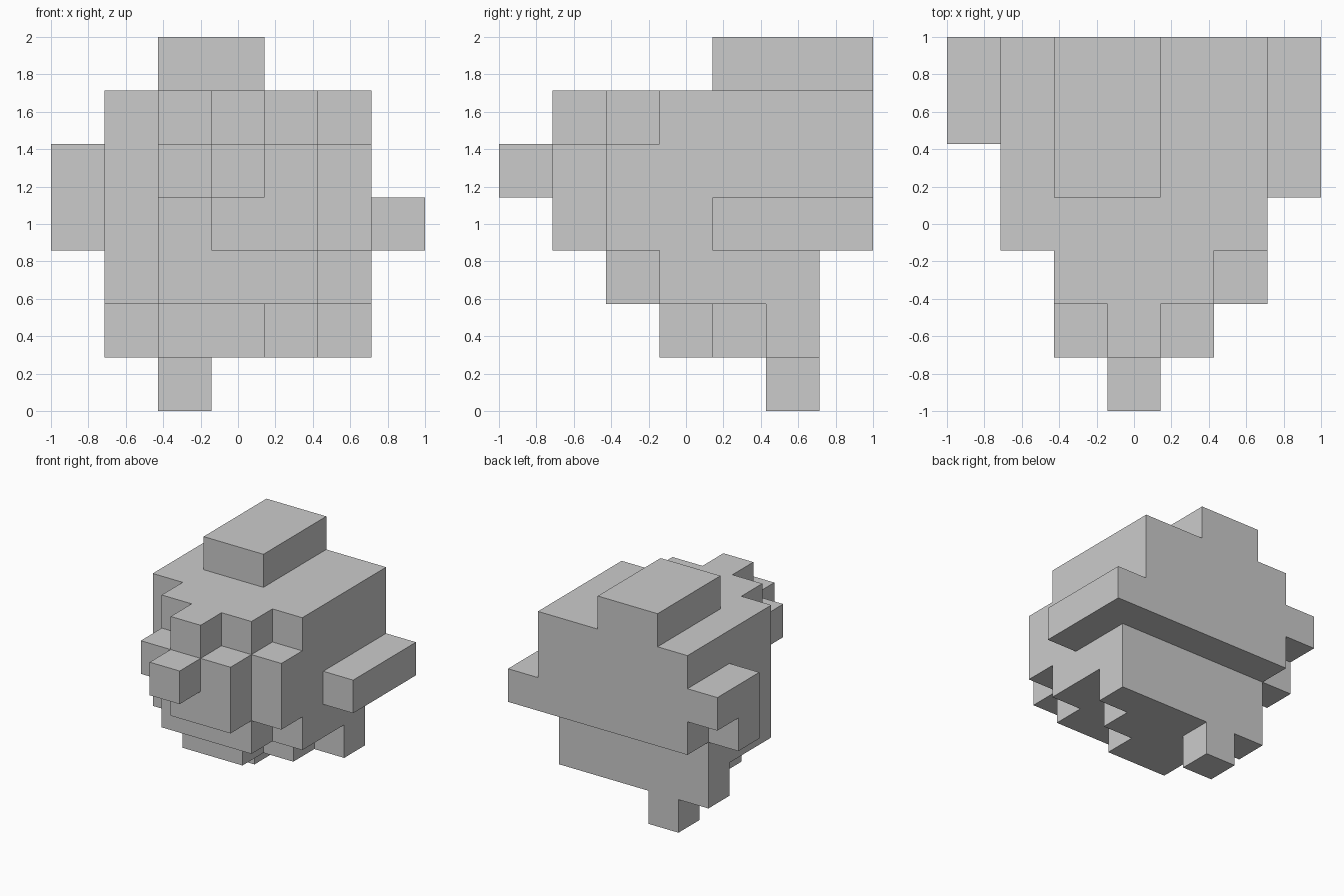
import bpy, bmesh
from mathutils import Vector

if "Cube" in bpy.data.objects:
    bpy.data.objects.remove(bpy.data.objects["Cube"])

N = 7            # cells along each side
S = 2.0 / N      # cell size

# Each part is a block of cells: x range, y range (0 = front), z range
BLOCKS = [
    (2, 4, 4, 7, 6, 7),   # top block
    (1, 6, 3, 7, 3, 6),   # main core
    (1, 6, 3, 6, 2, 3),   # core underside
    (2, 5, 2, 3, 2, 6),   # front step
    (5, 6, 2, 3, 3, 5),   # front step, right corner
    (2, 5, 1, 2, 4, 5),   # second front step
    (3, 5, 1, 2, 3, 4),   # second front step, lower
    (3, 4, 1, 2, 5, 6),   # second front step, upper
    (3, 4, 0, 1, 4, 5),   # foremost knob
    (6, 7, 4, 7, 3, 4),   # right bar
    (0, 1, 5, 7, 4, 5),   # left bar
    (0, 1, 5, 6, 3, 4),   # left bar, lower cell
    (1, 6, 5, 6, 1, 2),   # base, rear row
    (2, 5, 4, 5, 1, 2),   # base, middle row
    (2, 4, 3, 4, 1, 2),   # base, front row
    (2, 3, 5, 6, 0, 1),   # foot
]

cells = {(x, y, z)
         for x0, x1, y0, y1, z0, z1 in BLOCKS
         for x in range(x0, x1) for y in range(y0, y1) for z in range(z0, z1)}

# Skin the cells: a face wherever a cell meets empty space
bm = bmesh.new()
verts = {}


def vert(p):
    key = tuple(p)
    if key not in verts:
        verts[key] = bm.verts.new((key[0] * S - 1, key[1] * S - 1, key[2] * S))
    return verts[key]


for cell in sorted(cells):
    for axis in range(3):
        for side in (0, 1):
            near = list(cell)
            near[axis] += 1 if side else -1
            if tuple(near) in cells:
                continue
            u, v = (axis + 1) % 3, (axis + 2) % 3
            ring = []
            for a, b in ((0, 0), (1, 0), (1, 1), (0, 1)):
                p = list(cell)
                p[axis] += side
                p[u] += a
                p[v] += b
                ring.append(vert(p))
            bm.faces.new(ring if side else ring[::-1])

# Merge coplanar cell faces into large flat faces
bmesh.ops.dissolve_limit(bm, angle_limit=0.01, verts=bm.verts[:], edges=bm.edges[:])

mesh = bpy.data.meshes.new("stepped_block")
bm.to_mesh(mesh)
bm.free()
obj = bpy.data.objects.new("stepped_block", mesh)
bpy.context.collection.objects.link(obj)
